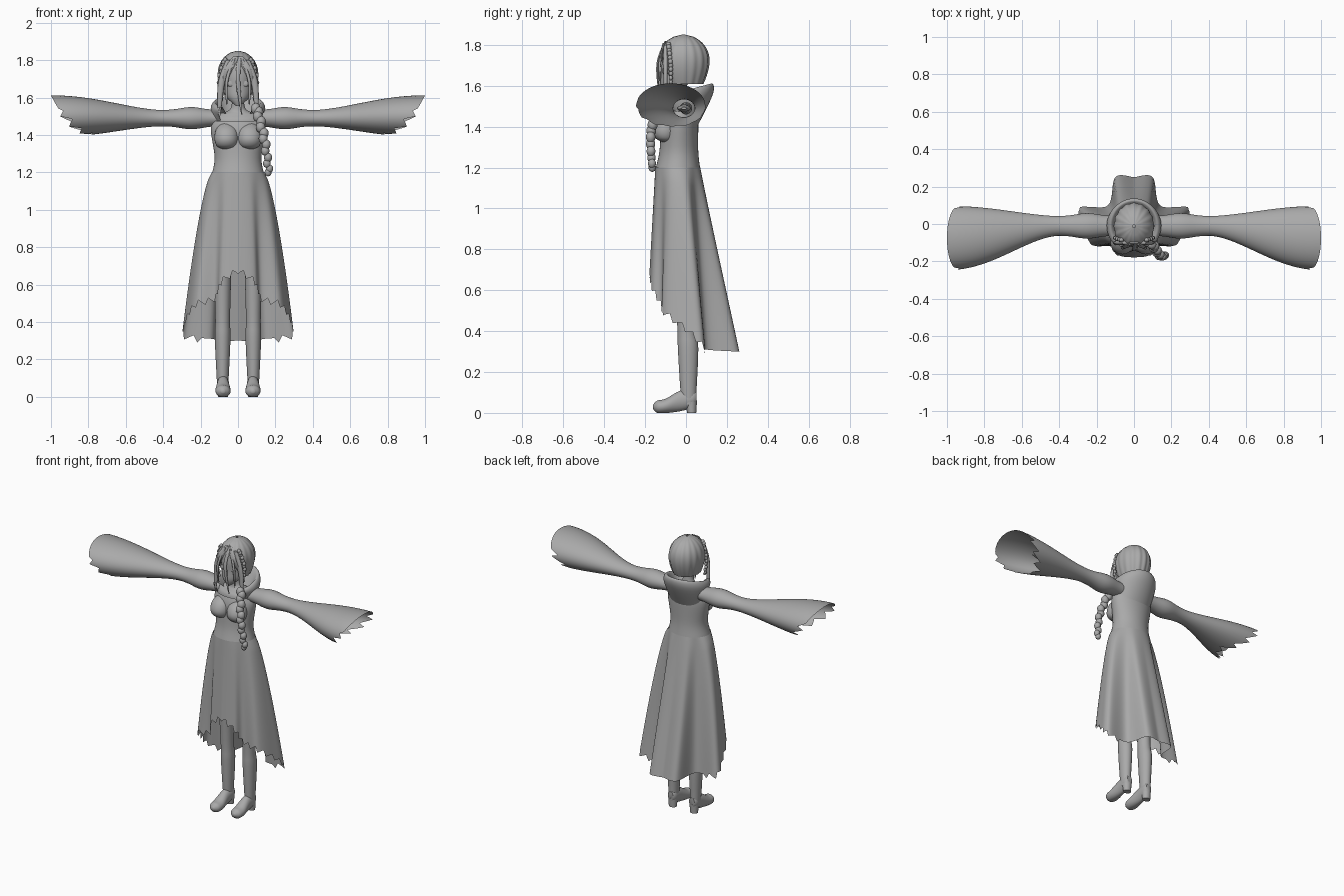
import bpy, bmesh
from math import sin, cos, pi, radians, exp
from mathutils import Vector

cube = bpy.data.objects.get("Cube")
if cube:
    bpy.data.objects.remove(cube, do_unlink=True)

shade = (.4, .4, .4, 1)
grey = bpy.data.materials.new("plain grey")
grey.use_nodes = True
grey.diffuse_color = shade
grey.node_tree.nodes["Principled BSDF"].inputs["Base Color"].default_value = shade


def mix(a, b, t):
    return a + (b - a) * t


def spline(a, b, c, d, t):
    """Smooth value between b and c."""
    slope_b, slope_c = (c - a) / 2, (d - b) / 2
    ease = t * t * (3 - 2 * t)
    return mix(b, c, ease) + t * (1 - t) * ((1 - t) * slope_b - t * slope_c)


def smooth(rows, steps):
    """Fill in rows so that they follow a smooth path."""
    padded = [rows[0], *rows, rows[-1]]
    result = []
    for group in zip(padded, padded[1:], padded[2:], padded[3:]):
        for step in range(steps):
            result.append([spline(*values, step / steps) for values in zip(*group)])
    return result + [list(rows[-1])]


def loft(name, rings, closed=True, caps=False, mirror=False):
    """Skin a list of equal rings, open or closed around."""
    bm = bmesh.new()
    grid = [[bm.verts.new(point) for point in ring] for ring in rings]
    count = len(grid[0])
    for low, high in zip(grid, grid[1:]):
        for i in range(count if closed else count - 1):
            j = (i + 1) % count
            bm.faces.new((low[i], low[j], high[j], high[i]))
    if caps:
        bm.faces.new(grid[0])
        bm.faces.new(grid[-1])
    bmesh.ops.recalc_face_normals(bm, faces=bm.faces)
    mesh = bpy.data.meshes.new(name)
    bm.to_mesh(mesh)
    bm.free()
    mesh.materials.append(grey)
    obj = bpy.data.objects.new(name, mesh)
    bpy.context.collection.objects.link(obj)
    bpy.ops.object.select_all(action='DESELECT')
    obj.select_set(True)
    bpy.context.view_layer.objects.active = obj
    bpy.ops.object.shade_smooth_by_angle(angle=radians(55))
    if mirror:
        obj.modifiers.new("mirror", 'MIRROR').merge_threshold = .0005


def stack(name, rows, axis='z', middle=0, sides=24, caps=True, mirror=False):
    """Ellipses along an axis; each row is position, offset, width, depth."""
    rings = []
    for place, offset, width, depth in smooth(rows, 5):
        ring = []
        for k in range(sides):
            angle = 2 * pi * k / sides
            u = middle + max(width, .001) * cos(angle)
            v = offset + max(depth, .001) * sin(angle)
            point = {'z': (u, v, place), 'y': (u, place, max(v, 0)), 'x': (place, v, u)}
            ring.append(point[axis])
        rings.append(ring)
    loft(name, rings, caps=caps, mirror=mirror)


# Bodice, bust, shoulders and neck
stack("bodice", [(1.19, -.04, .14, .11), (1.28, -.035, .125, .095), (1.42, -.03, .145, .09),
                 (1.475, -.025, .137, .08)], sides=40, caps=False)
stack("bust", [(1.32, -.09, .01, .01), (1.34, -.1, .05, .045), (1.38, -.1, .064, .062),
               (1.43, -.09, .055, .05), (1.47, -.07, .02, .015)], middle=.062, mirror=True)
stack("shoulders", [(1.42, -.03, .125, .07), (1.48, -.025, .13, .07), (1.51, -.02, .11, .055),
                    (1.54, -.025, .04, .036), (1.63, -.03, .033, .033)])

# Skirt: hem x, y and height, evenly spaced from front centre to back centre
hem = [(0, -.2, .68), (.1, -.18, .62), (.13, -.12, .53), (.24, -.12, .5), (.29, 0, .42),
       (.29, .09, .33), (.14, .1, .31), (.1, .25, .3), (0, .25, .3)]
columns = smooth(hem, 8)
last = len(columns) - 1
levels = 20
rings = []
for level in range(levels + 1):
    ring = []
    for i, (hem_x, hem_y, hem_z) in enumerate(columns):
        ragged = .012 * (i % 4 - 2) if i < last * .7 else 0
        z = mix(1.2, hem_z + ragged, level / levels)
        drop = max(0, (1.2 - z) / .9)
        around = pi * i / last
        x = mix(.14 * sin(around), hem_x, drop ** .65)
        y = mix(-.04 - .11 * cos(around), hem_y, drop)
        ring.append((0 if i in (0, last) else max(x, 0), y, z))
    rings.append(ring)
loft("skirt", rings, closed=False, mirror=True)

# Bell sleeves: puffed at the shoulder, flared and cut back to a ragged cuff below
arm_height = 1.49
sides, lengths = 48, 40
rings = []
for step in range(lengths + 1):
    ring = []
    for i in range(sides):
        up, along = cos(2 * pi * i / sides), sin(2 * pi * i / sides)
        end = .77 + .23 * max(0, (1 + up) / 2) ** .5
        if up < .3:
            end -= .018 * (i % 4 - 1)
        x = mix(.1, end, step / lengths)
        flare = (1 - cos(pi * max(0, (x - .4) / .6) ** .85)) / 2
        puff = .016 * exp(-((x - .25) / .08) ** 2)
        wide = mix(.052, .172, flare) + puff
        tall = mix(.043, .112, flare) + puff
        ring.append((x, -.01 - .065 * flare + wide * along, arm_height + .01 * flare + tall * up))
    rings.append(ring)
loft("sleeve", rings, mirror=True)
stack("forearm", [(.36, 0, .03, .03), (.68, -.01, .02, .02)], 'x', arm_height, mirror=True)
stack("hand", [(.66, -.01, .02, .02), (.74, -.01, .014, .034), (.83, -.01, .006, .012)],
      'x', arm_height, mirror=True)

# Legs, feet and heels
stack("leg", [(.04, .015, .028, .034), (.12, .012, .033, .04), (.32, .01, .042, .05),
              (.45, 0, .04, .044), (.95, -.02, .055, .06)], middle=.082, mirror=True)
stack("foot", [(-.162, .03, .01, .01), (-.14, .03, .035, .03), (-.1, .034, .041, .035),
               (-.03, .058, .033, .05), (.03, .07, .031, .045), (.052, .075, .02, .03)],
      'y', .08, mirror=True)
stack("heel", [(0, .028, .026, .022), (.06, .024, .03, .03)], middle=.08, mirror=True)

# Head, nose and eyes
stack("head", [(1.555, -.1, .01, .01), (1.6, -.062, .06, .062), (1.66, -.032, .08, .09),
               (1.73, -.02, .088, .103), (1.8, -.012, .075, .09), (1.84, -.01, .01, .01)], sides=32)
stack("nose", [(1.625, -.12, .003, .003), (1.635, -.124, .008, .011), (1.67, -.12, .004, .005)])
stack("eye", [(1.658, -.107, .008, .005), (1.67, -.11, .02, .006), (1.688, -.11, .012, .004)],
      middle=.038, mirror=True)

# Fluted hair shell that opens around the face
rings = []
rows, strips = 24, 96
for row in range(rows + 1):
    fall = row / rows
    swell = sin(pi * (.02 + .7 * fall ** .6))
    gap = radians(max(0, 70 * (fall - .12)))
    ring = []
    for k in range(strips + 1):
        angle = mix(gap, 2 * pi - gap, k / strips)
        radius = swell * (1 + .018 * cos(16 * angle))
        ring.append((.107 * radius * sin(angle), -.012 - .125 * radius * cos(angle),
                     mix(1.85, 1.61, fall)))
    rings.append(ring)
loft("hair_back", rings, closed=False)


# Fringe and hanging locks: flat strands tapering to a point
def strand(name, path, width, depth, mirror=True):
    sides = 10
    points = smooth(path, 6)
    rings = []
    for i, (x, y, z) in enumerate(points):
        taper = sin(pi * mix(.25, .98, i / len(points)))
        turns = [2 * pi * k / sides for k in range(sides)]
        rings.append([(x + width * taper * cos(a), y + depth * taper * sin(a), z) for a in turns])
    loft(name, rings, caps=True, mirror=mirror)


strand("long_fringe", [(.01, -.1, 1.82), (0, -.14, 1.7), (.02, -.125, 1.51)], .012, .006, False)
strand("fringe_lock", [(.01, -.1, 1.82), (.05, -.12, 1.75), (.075, -.1, 1.67)], .022, .006)
strand("thin_lock", [(.02, -.11, 1.81), (.06, -.13, 1.69), (.06, -.12, 1.56)], .009, .006)
strand("side_lock", [(.05, -.1, 1.8), (.09, -.1, 1.67), (.1, -.1, 1.5)], .019, .012)


# Plaits: overlapping beads that sway from side to side along a path
def plait(name, path, size, mirror):
    beads = smooth(path, 6)
    for number, (x, y, z) in enumerate(beads):
        radius = size * (1 - .35 * (number / len(beads)) ** 2)
        rings = [(z - 1.2 * radius * cos(pi * k / 4), y, radius * sin(pi * k / 4),
                  radius * sin(pi * k / 4)) for k in range(5)]
        sway = size * (.2 if number % 2 else -.2)
        stack(f"{name}_bead_{number}", rings, middle=x + sway, sides=12, mirror=mirror)


plait("long_plait", [(.1, -.11, 1.54), (.14, -.17, 1.38), (.166, -.165, 1.2)], .026, False)
plait("thin_plait", [(.07, -.085, 1.8), (.1, -.075, 1.7), (.09, -.075, 1.59)], .012, True)

# Hood draped behind the neck: width, depth and height from inner edge to outer edge
folds = [(.08, .05, 1.5), (.12, .13, 1.61), (.146, .142, 1.56), (.125, .07, 1.41)]
rings = []
for width, depth, height in smooth(folds, 6):
    ring = []
    for k in range(41):
        angle = radians(mix(-135, 135, k / 40))
        lift = mix(.35, 1, (1 + cos(angle)) / 2)
        ring.append((width * sin(angle), depth * cos(angle) - .01, mix(1.5, height, lift)))
    rings.append(ring)
loft("hood", rings, closed=False)
